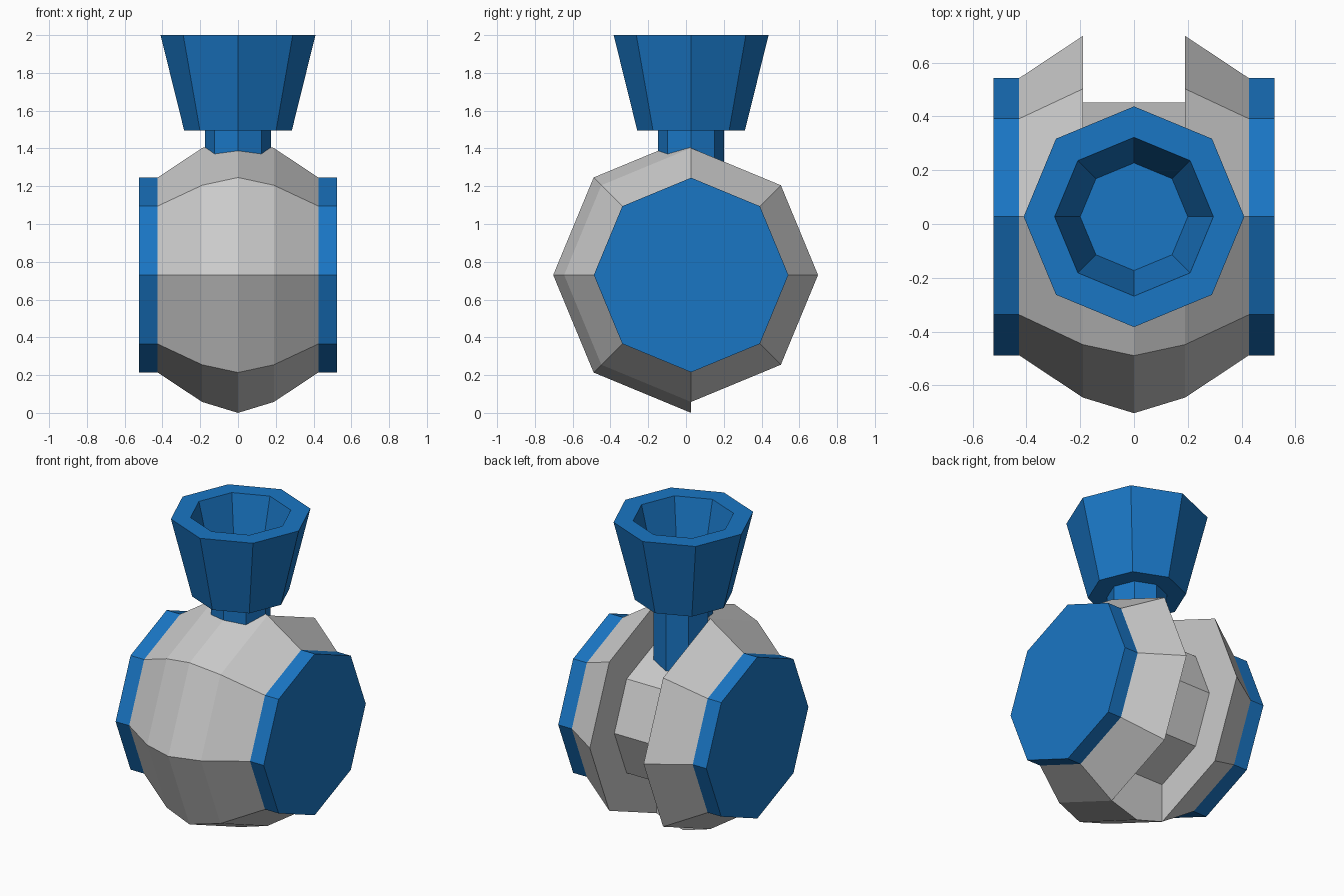
import bpy, bmesh
from math import sin, cos, pi

if "Cube" in bpy.data.objects:
    bpy.data.objects.remove(bpy.data.objects["Cube"])

CY, CZ, N = 0.027, 0.73, 8   # shared axis position and side count

blue = bpy.data.materials.new("blue")
blue.diffuse_color = (0.01, 0.18, 0.55, 1)
blue.use_nodes = True
blue.node_tree.nodes["Principled BSDF"].inputs["Base Color"].default_value = blue.diffuse_color


def lathe(bm, profile, axis, start=0, count=N):
    """Sweep (position, radius) points in 45 degree steps; axis 'x' or 'z'."""
    rings = []
    for i in range(start, start + count + 1):
        a = 2 * pi * i / N
        if axis == "x":
            rings.append([bm.verts.new((p, CY + r * sin(a), CZ + r * cos(a))) for p, r in profile])
        else:
            rings.append([bm.verts.new((r * cos(a), CY + r * sin(a), p)) for p, r in profile])
    for a, b in zip(rings, rings[1:]):
        for j in range(len(profile) - 1):
            bm.faces.new((a[j], a[j + 1], b[j + 1], b[j]))


def finish(bm, name, mat=None, caps=False):
    bmesh.ops.remove_doubles(bm, verts=bm.verts, dist=1e-4)
    if caps:
        bmesh.ops.holes_fill(bm, edges=bm.edges, sides=N)
    bmesh.ops.recalc_face_normals(bm, faces=bm.faces)
    me = bpy.data.meshes.new(name)
    bm.to_mesh(me)
    bm.free()
    ob = bpy.data.objects.new(name, me)
    bpy.context.collection.objects.link(ob)
    if mat:
        me.materials.append(mat)


# Grey body: bulging front half, slotted back half showing the inner axle
bm = bmesh.new()
lathe(bm, [(-.427, .515), (-.19, .672), (0, .73), (.19, .672), (.427, .515)], "x", 4, 4)
lathe(bm, [(-.427, .515), (-.19, .672), (-.19, .425), (.19, .425), (.19, .672), (.427, .515)], "x", 0, 4)
for s in (1, -1):   # slot end walls, top and bottom
    bm.faces.new([bm.verts.new((x, CY, CZ + s * r)) for x, r in
                  ((-.19, .672), (0, .73), (.19, .672), (.19, .425), (-.19, .425))])
finish(bm, "body", caps=True)

# Blue side plates
for s, side in ((-1, "left"), (1, "right")):
    bm = bmesh.new()
    lathe(bm, [(s * .427, .515), (s * .523, .515)], "x")
    finish(bm, side + "_plate", blue, caps=True)

# Neck rising from the axle
bm = bmesh.new()
lathe(bm, [(1.0, .175), (1.495, .175)], "z")
finish(bm, "neck", blue, caps=True)

# Hollow flared cup
bm = bmesh.new()
lathe(bm, [(1.495, .285), (2.0, .41), (2.0, .295), (1.61, .2)], "z")
finish(bm, "cup", blue, caps=True)
